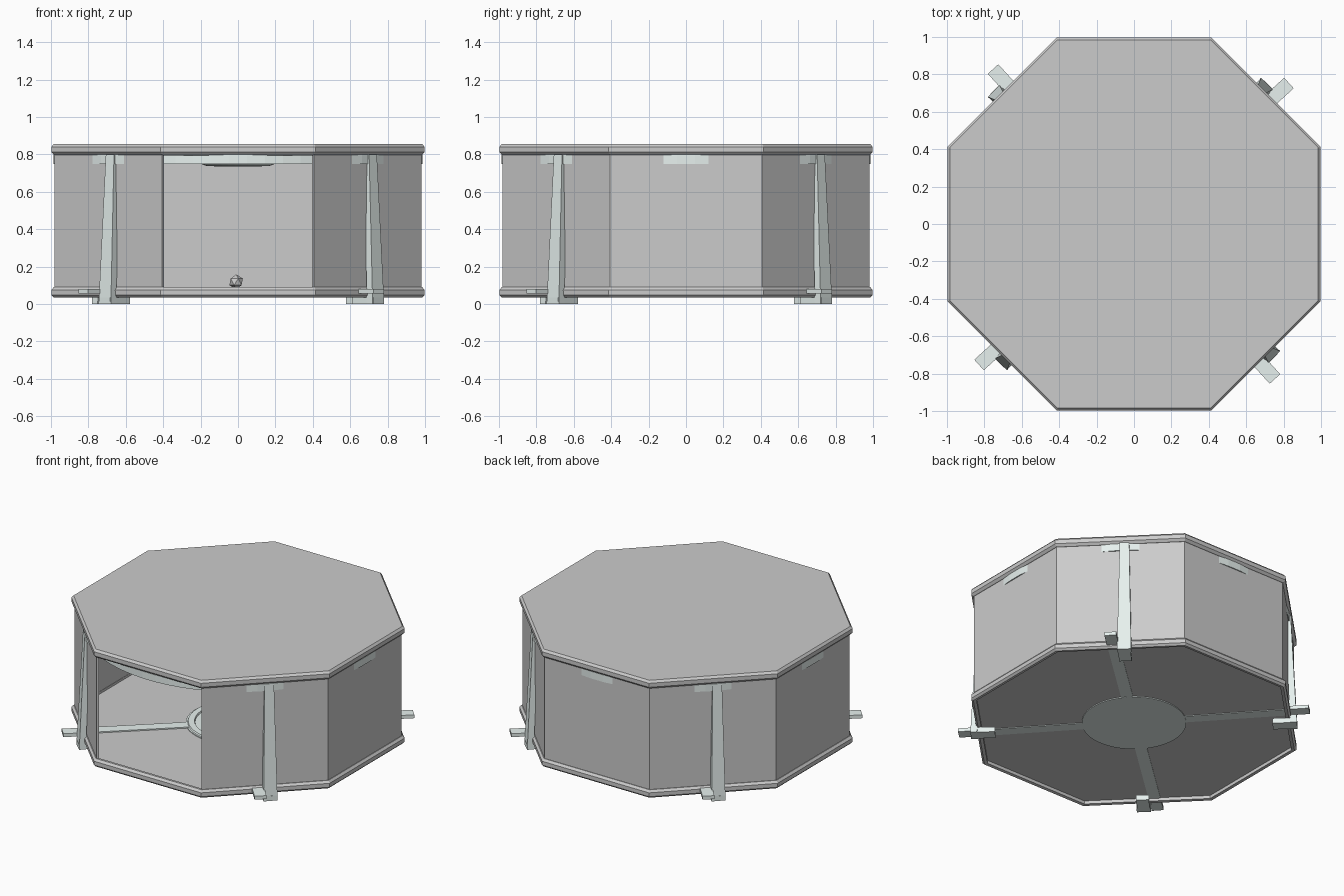
import bpy, bmesh
from math import cos, sin, pi, radians

if "Cube" in bpy.data.objects:
    bpy.data.objects.remove(bpy.data.objects["Cube"])

COS8 = cos(pi / 8)
pale = bpy.data.materials.new("pale_metal")
pale.diffuse_color = (0.80, 0.88, 0.86, 1)
pale.use_nodes = True
pale.node_tree.nodes["Principled BSDF"].inputs["Base Color"].default_value = pale.diffuse_color


def make(name, verts, faces, mat=None):
    mesh = bpy.data.meshes.new(name)
    mesh.from_pydata(verts, [], faces)
    bm = bmesh.new()
    bm.from_mesh(mesh)
    bmesh.ops.recalc_face_normals(bm, faces=bm.faces)
    bm.to_mesh(mesh)
    bm.free()
    obj = bpy.data.objects.new(name, mesh)
    bpy.context.collection.objects.link(obj)
    if mat:
        mesh.materials.append(mat)
    return obj


def lathe(name, profile, sides, closed=False, mat=None):
    """Spin (apothem, z) points; open profiles are capped at both ends."""
    k = 1 / cos(pi / sides)
    verts = [(r * k * cos(2 * pi * (i + .5) / sides), r * k * sin(2 * pi * (i + .5) / sides), z)
             for r, z in profile for i in range(sides)]
    n = len(profile)
    faces = []
    for j in range(n if closed else n - 1):
        a, b = j * sides, ((j + 1) % n) * sides
        for i in range(sides):
            i2 = (i + 1) % sides
            faces.append((a + i, a + i2, b + i2, b + i))
    if not closed:
        faces.append(tuple(range(sides)))
        faces.append(tuple(range((n - 1) * sides, n * sides)))
    return make(name, verts, faces, mat)


def radial_block(name, angle, bottom, top, mat):
    """Block along a radius; bottom/top = (inner r, outer r, width, z)."""
    ca, sa = cos(angle), sin(angle)
    verts = []
    for r0, r1, w, z in (bottom, top):
        for r, t in ((r0, -w / 2), (r1, -w / 2), (r1, w / 2), (r0, w / 2)):
            verts.append((r * ca - t * sa, r * sa + t * ca, z))
    faces = [(0, 1, 2, 3), (4, 5, 6, 7)] + [(i, (i + 1) % 4, (i + 1) % 4 + 4, i + 4) for i in range(4)]
    return make(name, verts, faces, mat)


# Octagonal roof slab with chamfered edge
lathe("roof_slab", [(.975, .795), (.985, .798), (.998, .812), (.998, .84), (.985, .855)], 8)

# Floor panel and its octagonal rim
lathe("floor_panel", [(.97, .06), (.97, .072)], 8)
lathe("floor_rim", [(.965, .038), (.985, .035), (.998, .048), (.998, .075),
                    (.985, .09), (.965, .088)], 8, closed=True)

# Seven wall panels, front side left open
R = .98 / COS8
verts, faces = [], []
for i in range(8):
    a = radians(-67.5 + 45 * i)
    verts += [(R * cos(a), R * sin(a), .08), (R * cos(a), R * sin(a), .80)]
    if i:
        faces.append((2 * i - 2, 2 * i, 2 * i + 1, 2 * i - 1))
walls = make("walls", verts, faces)
for p in walls.data.polygons:          # all normals point outward
    if p.normal.dot(p.center) < 0:
        p.flip()
solid = walls.modifiers.new("thickness", "SOLIDIFY")
solid.thickness = .014
solid.offset = -1

# Round ceiling disc that pokes slightly through the walls, with shallow lamp
lathe("ceiling_disc", [(.987, .748), (.987, .798)], 64, mat=pale)
lathe("ceiling_lamp", [(.10, .735), (.17, .738), (.20, .75)], 32, mat=pale)

# Centre hub on the floor with a raised ring and a small faceted ball
lathe("hub", [(.33, .054), (.33, .078)], 48, mat=pale)
lathe("hub_ring", [(.27, .076), (.32, .076), (.315, .088), (.275, .088)], 48, closed=True, mat=pale)
bpy.ops.mesh.primitive_ico_sphere_add(subdivisions=1, radius=.04, location=(-.01, 0, .118))
bpy.context.object.name = "ball"

# Four radial floor bars, feet and tapered legs
for i in range(4):
    bar_a = radians(42.3 + 90 * i)
    leg_a = radians(46.5 + 90 * i)
    radial_block(f"floor_bar_{i}", bar_a, (.28, 1.12, .076, .056), (.28, 1.12, .076, .08), pale)
    radial_block(f"foot_{i}", leg_a, (.88, 1.035, .08, 0), (.88, 1.035, .08, .035), pale)
    radial_block(f"leg_{i}", leg_a, (.992, 1.035, .09, 0), (.96, .995, .06, .80), pale)
